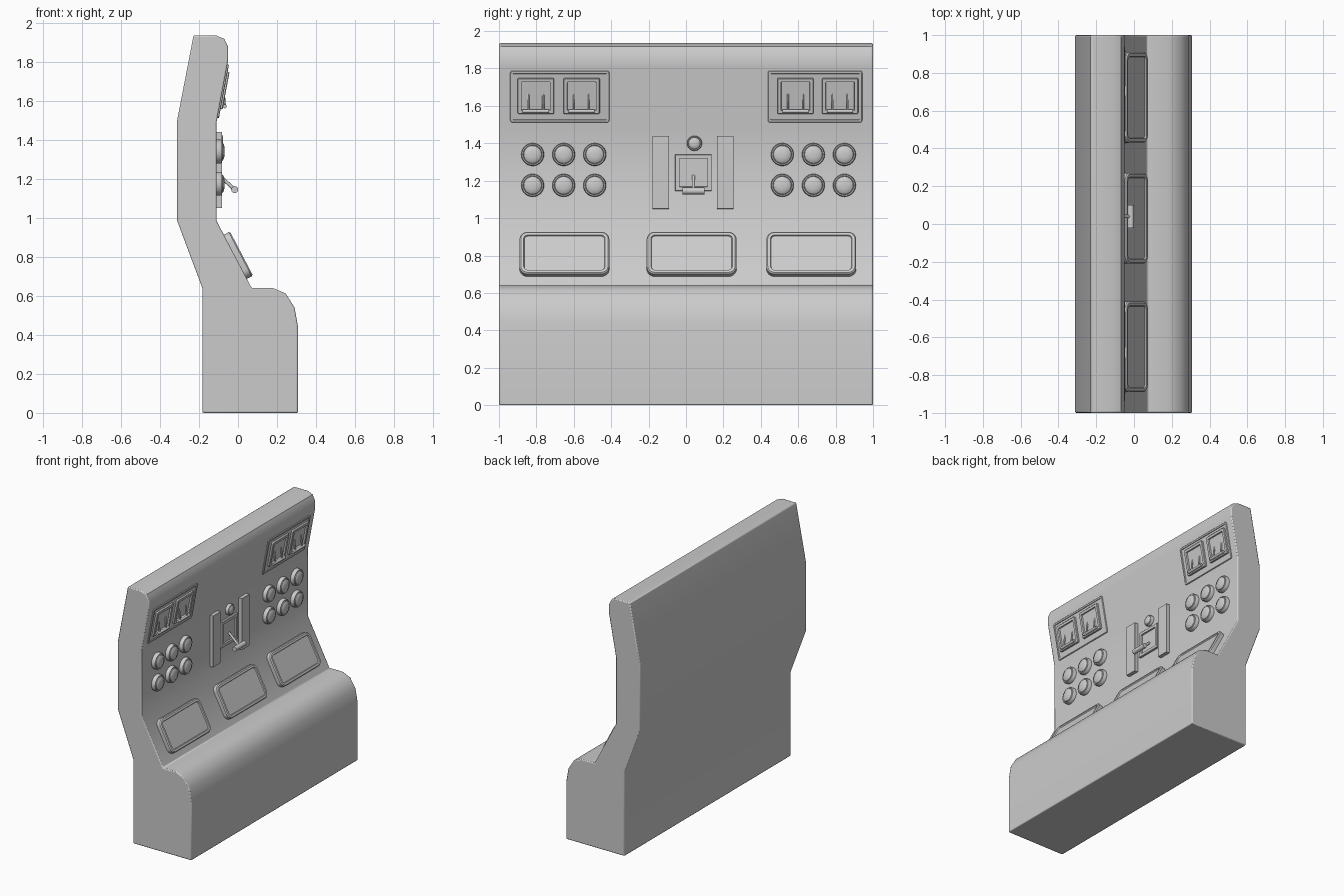
import bpy, bmesh, math
from mathutils import Matrix, Vector

if "Cube" in bpy.data.objects:
    bpy.data.objects.remove(bpy.data.objects["Cube"])


def finish(name, bm, mat=None, angle=35):
    if mat:
        bm.transform(mat)
    bmesh.ops.recalc_face_normals(bm, faces=bm.faces)
    me = bpy.data.meshes.new(name)
    bm.to_mesh(me)
    bm.free()
    ob = bpy.data.objects.new(name, me)
    bpy.context.collection.objects.link(ob)
    bpy.ops.object.select_all(action='DESELECT')
    ob.select_set(True)
    bpy.context.view_layer.objects.active = ob
    bpy.ops.object.shade_smooth_by_angle(angle=math.radians(angle))
    return ob


def surface(x, z, lower, upper):
    """Frame on the console face: local x = along y, local y = up the face, local z = outward."""
    u = Vector((0, 1, 0))
    v = Vector((upper[0] - lower[0], 0, upper[1] - lower[1])).normalized()
    m = Matrix((u, v, u.cross(v))).transposed().to_4x4()
    m.translation = (x, 0, z)
    return m


def loft(bm, loops):
    rings = [[bm.verts.new(p) for p in loop] for loop in loops]
    for a, b in zip(rings, rings[1:]):
        n = len(a)
        for i in range(n):
            bm.faces.new((a[i], a[(i + 1) % n], b[(i + 1) % n], b[i]))
    bm.faces.new(rings[0][::-1])
    bm.faces.new(rings[-1])


def rounded_rect(cx, cy, w, h, r, z, seg=6):
    if r <= 0:
        seg, r = 0, 0
    pts = []
    for k, (sx, sy) in enumerate(((1, 1), (-1, 1), (-1, -1), (1, -1))):
        for i in range(seg + 1):
            a = math.pi / 2 * (k + (i / seg if seg else 0))
            pts.append((cx + sx * (w / 2 - r) + r * math.cos(a),
                        cy + sy * (h / 2 - r) + r * math.sin(a), z))
    return pts


def tray(name, mat, cx, cy, w, h, r, depth, rim, recess, bevel=0.004):
    """Raised plate with a rim around a recessed face."""
    bm = bmesh.new()
    specs = [(0, -0.004), (0, depth - bevel), (bevel, depth), (rim, depth), (rim + bevel / 2, depth - recess)]
    loft(bm, [rounded_rect(cx, cy, w - 2 * d, h - 2 * d, max(r - d, r * 0.3), z) for d, z in specs])
    return finish(name, bm, mat)


def lathe(name, mat, cx, cy, profile, seg=32):
    bm = bmesh.new()
    loft(bm, [[(cx + r * math.cos(2 * math.pi * i / seg), cy + r * math.sin(2 * math.pi * i / seg), z)
               for i in range(seg)] for r, z in profile])
    return finish(name, bm, mat)


def rod(name, mat, a, b, r, seg=12):
    a, b = mat @ Vector(a), mat @ Vector(b)
    d = b - a
    bm = bmesh.new()
    bmesh.ops.create_cone(bm, cap_ends=True, segments=seg, radius1=r, radius2=r, depth=d.length)
    m = Matrix.Translation((a + b) / 2) @ d.to_track_quat('Z', 'Y').to_matrix().to_4x4()
    return finish(name, bm, m)


# Console body: side profile extruded along y
profile = [(-.183, 0), (.308, 0), (.308, .44), (.29, .54), (.245, .612), (.18, .64), (.07, .64),
           (-.11, .985), (-.11, 1.49), (-.05, 1.81), (-.05, 1.875), (-.07, 1.918), (-.112, 1.935),
           (-.228, 1.935), (-.312, 1.5), (-.312, .985), (-.183, .64)]
bm = bmesh.new()
loft(bm, [[(x, y, z) for x, z in profile] for y in (-1, 1)])
body = finish("console_body", bm)
bev = body.modifiers.new("soft_edges", 'BEVEL')
bev.width, bev.segments = 0.007, 2
bev.limit_method, bev.angle_limit = 'ANGLE', math.radians(60)

low = surface(-.014, .80, (.07, .64), (-.11, .985))
mid = surface(-.11, 0, (0, 0), (0, 1))
top = surface(-.08, 1.65, (-.11, 1.49), (-.05, 1.81))

# Screens on the sloping desk
for i, y in enumerate((-.65, .03, .67)):
    tray(f"screen_{i}", low, y, 0, .48, .255, .045, .036, .022, .008, .007)

# Push buttons, two groups of six
button = [(.061, -.004), (.061, .022), (.057, .028), (.051, .028), (.049, .025), (.047, .031),
          (.038, .037), (.022, .041), (.006, .042)]
for start in (-.82, .515):
    for col in (0, .166, .332):
        for z in (1.175, 1.34):
            lathe("button", mid, start + col, z, button)

# Centre cluster: side bars, lamp, lever plate and lever
for y in (-.135, .21):
    tray("side_bar", mid, y, 1.245, .09, .39, 0, .028, .03, 0, .001)
lathe("indicator_lamp", mid, .045, 1.4, [(r * .66, z * .8) for r, z in button])
tray("lever_plate", mid, .04, 1.243, .195, .195, 0, .016, .022, .012, .002)
rod("lever_arm", mid, (.04, 1.225, .005), (.04, 1.148, .09), .009)
rod("lever_handle", mid, (-.02, 1.145, .093), (.1, 1.145, .093), .018, 16)

# Upper switch panels, each with two framed switch pairs
for cy, w, squares in ((-.675, .53, (-.803, -.558)), (.69, .505, (.585, .824))):
    tray("switch_panel", top, cy, 0, w, .28, .012, .008, .014, .005, .003)
    for y in squares:
        tray("switch_frame", top, y, .005, .194, .195, .008, .018, .02, .012, .003)
        for dy in (-.04, .04):
            rod("switch_stick", top, (y + dy, .02, .0), (y + dy, -.072, .026), .006, 10)
        rod("switch_handle", top, (y - .07, -.075, .027), (y + .07, -.075, .027), .01, 12)
